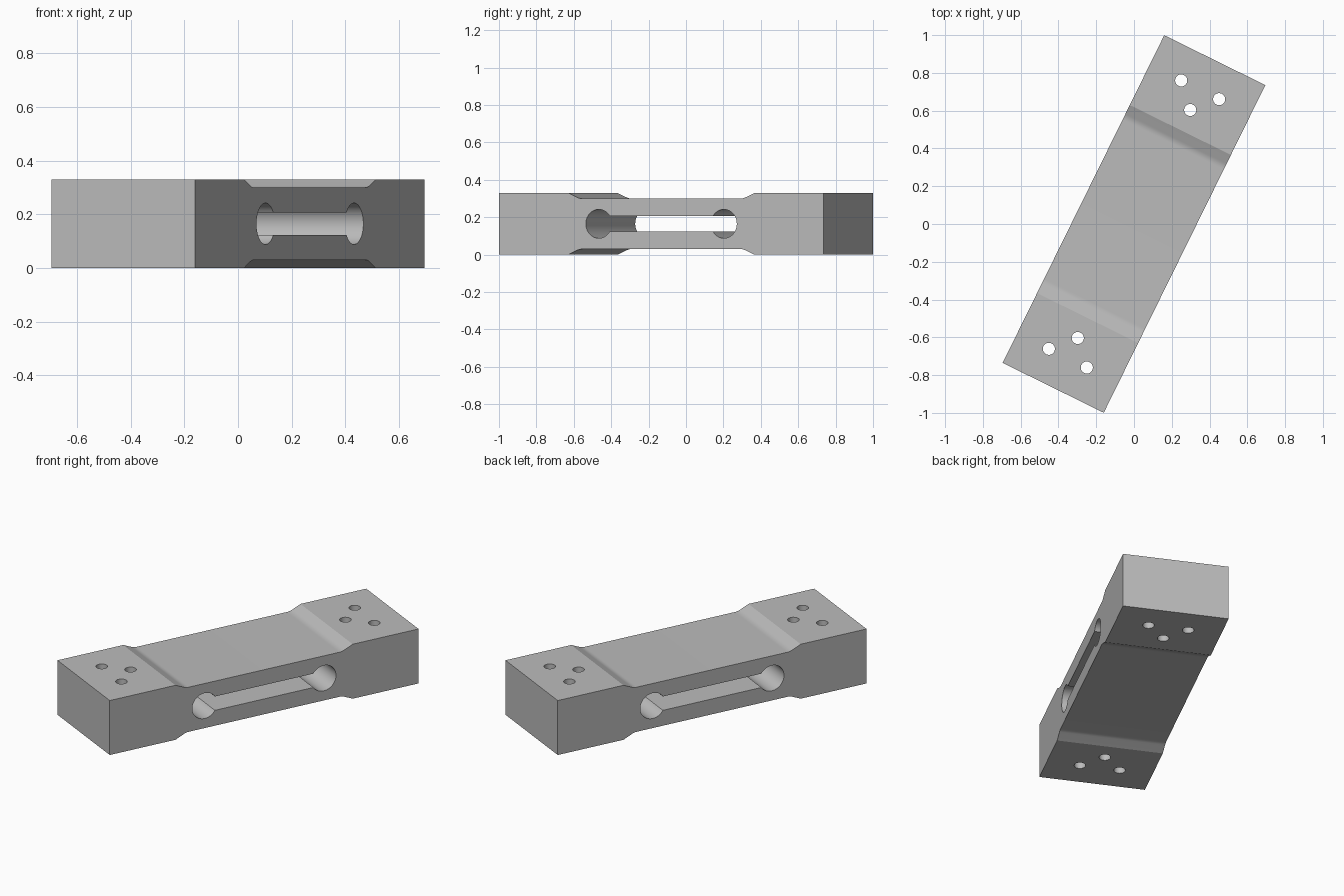
import bpy, bmesh
from math import sin, cos, tan, pi, radians, asin
from mathutils import Matrix

if "Cube" in bpy.data.objects:
    bpy.data.objects.remove(bpy.data.objects["Cube"])

LENGTH, WIDTH, HEIGHT = 1.934, 0.597, 0.33
MID = HEIGHT / 2
TURN = radians(63.75)

metal = bpy.data.materials.new("grey metal")
metal.use_nodes = True
GREY = (0.5, 0.5, 0.5, 1)
metal.diffuse_color = GREY
metal.node_tree.nodes["Principled BSDF"].inputs["Base Color"].default_value = GREY


def make_object(name, bm):
    bmesh.ops.recalc_face_normals(bm, faces=bm.faces)
    mesh = bpy.data.meshes.new(name)
    bm.to_mesh(mesh)
    bm.free()
    mesh.materials.append(metal)
    obj = bpy.data.objects.new(name, mesh)
    bpy.context.collection.objects.link(obj)
    return obj


def extrude_profile(name, points, width):
    """Extrude an (x, z) outline across y, centred."""
    bm = bmesh.new()
    face = bm.faces.new([bm.verts.new((x, -width / 2, z + MID)) for x, z in points])
    ext = bmesh.ops.extrude_face_region(bm, geom=[face])["geom"]
    bmesh.ops.translate(bm, vec=(0, width, 0),
                        verts=[v for v in ext if isinstance(v, bmesh.types.BMVert)])
    return make_object(name, bm)


def mirror_outline(quarter):
    """Complete a quarter outline running from the x end towards the middle."""
    half = quarter + [(-x, z) for x, z in reversed(quarter)]
    return half + [(x, -z) for x, z in reversed(half)]


# Bar: thick ends, ramps with a fillet down to the thinner middle
slope, fillet, depth, ramp_start = radians(24), 0.08, 0.03, 0.555
straight = (depth - fillet * (1 - cos(slope))) / tan(slope)
floor_start = ramp_start - straight - fillet * sin(slope)
quarter = [(LENGTH / 2, MID), (ramp_start, MID)]
for i in range(7):
    a = slope * (1 - i / 6)
    quarter.append((floor_start + fillet * sin(a), MID - depth + fillet * (1 - cos(a))))
bar = extrude_profile("load_bar", mirror_outline(quarter), WIDTH)

# Side opening: two round holes joined by a slot
hole_x, hole_r, slot_half = 0.373, 0.077, 0.042
end_angle = pi - asin(slot_half / hole_r)
quarter = []
for i in range(25):
    a = end_angle * (i + 0.5) / 24.5
    quarter.append((hole_x + hole_r * cos(a), hole_r * sin(a)))
opening = extrude_profile("opening_cutter", mirror_outline(quarter), WIDTH * 2)

# Bolt holes: a triangle of three at each end
bm = bmesh.new()
for side in (1, -1):
    for x, y in ((0.792, 0.112), (0.792, -0.112), (0.673, 0)):
        bmesh.ops.create_cone(bm, cap_ends=True, segments=32, radius1=0.032,
                              radius2=0.032, depth=1,
                              matrix=Matrix.Translation((side * x, y, MID)))
bolts = make_object("bolt_hole_cutter", bm)

bpy.ops.object.select_all(action="DESELECT")
bar.select_set(True)
bpy.context.view_layer.objects.active = bar
for cutter in (opening, bolts):
    cutter.hide_render = True
    mod = bar.modifiers.new("cut", "BOOLEAN")
    mod.operation, mod.solver, mod.object = "DIFFERENCE", "EXACT", cutter
    bpy.ops.object.modifier_apply(modifier=mod.name)
    bpy.data.objects.remove(cutter)

bpy.ops.object.shade_smooth_by_angle(angle=radians(20))
bar.rotation_euler.z = TURN
